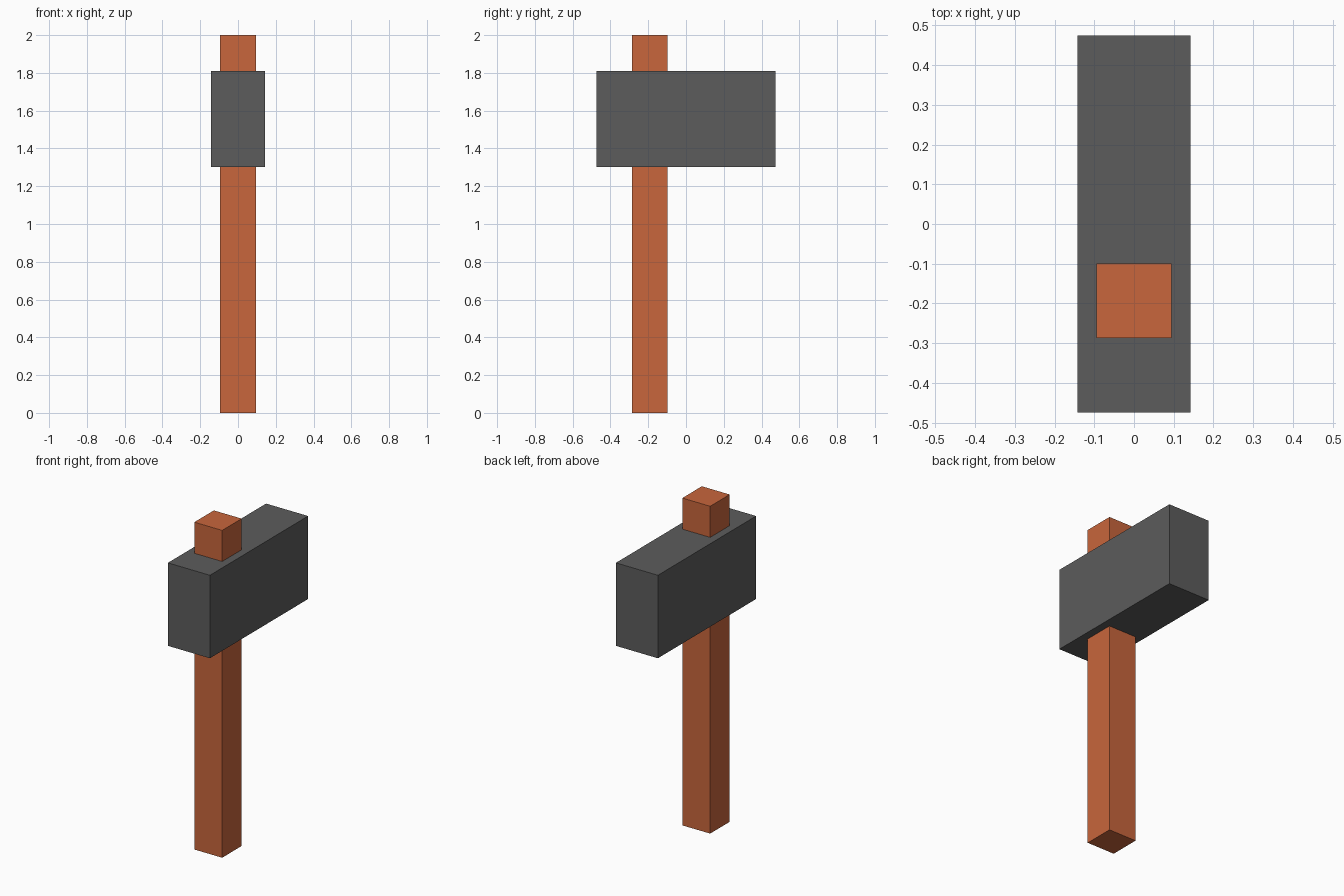
import bpy

if "Cube" in bpy.data.objects:
    bpy.data.objects.remove(bpy.data.objects["Cube"])


def box(name, lo, hi, colour):
    """Axis-aligned box spanning two corners."""
    centre = [(a + b) / 2 for a, b in zip(lo, hi)]
    size = [b - a for a, b in zip(lo, hi)]
    bpy.ops.mesh.primitive_cube_add(size=1, location=centre)
    obj = bpy.context.object
    obj.name = name
    obj.scale = size
    bpy.ops.object.transform_apply(location=False, rotation=False, scale=True)
    mat = bpy.data.materials.new(name + "_colour")
    mat.diffuse_color = (*colour, 1)
    mat.use_nodes = True
    mat.node_tree.nodes["Principled BSDF"].inputs["Base Color"].default_value = mat.diffuse_color
    obj.data.materials.append(mat)
    return obj


# Square wooden shaft, running right through the head
box("handle", (-0.094, -0.287, 0), (0.094, -0.099, 2), (0.58, 0.133, 0.045))

# Heavy block, set off-centre on the shaft
box("hammer_head", (-0.142, -0.474, 1.303), (0.142, 0.474, 1.81), (0.107, 0.107, 0.107))
